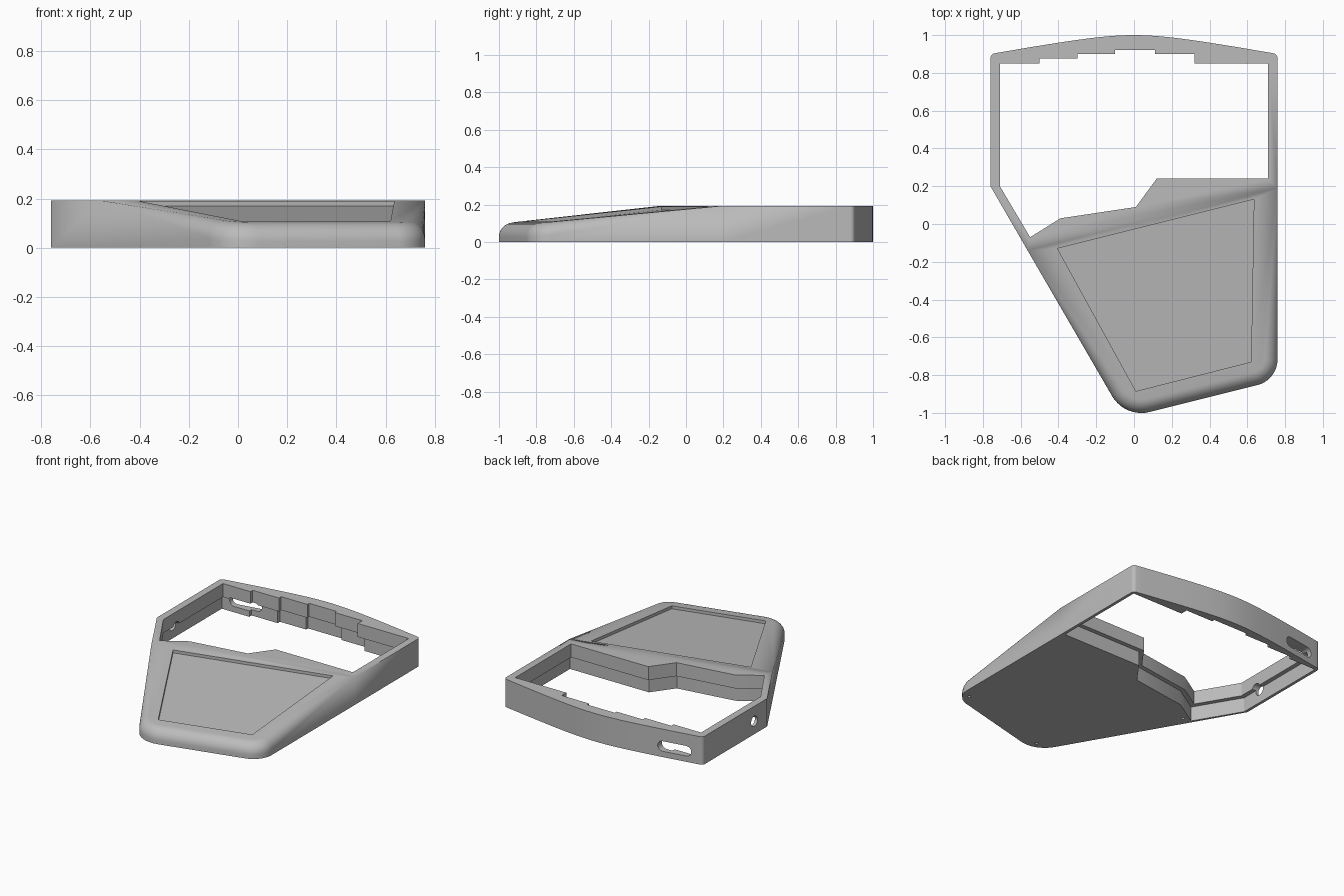
import bpy, bmesh, math
from mathutils import Vector, Matrix

if "Cube" in bpy.data.objects:
    bpy.data.objects.remove(bpy.data.objects["Cube"], do_unlink=True)

HEIGHT = 0.193      # flat rear rim
FILLET = 0.07       # rounding along the front
SLOPE = 0.098       # fall of the sloped deck
WALL_STEP = 0.03    # undercut of the opening
LEDGE = 0.10

grey = bpy.data.materials.new("plain grey")
grey.use_nodes = True
grey.diffuse_color = (0.5, 0.5, 0.5, 1)
grey.node_tree.nodes["Principled BSDF"].inputs["Base Color"].default_value = (0.5, 0.5, 0.5, 1)


def crease_distance(p):
    return max(0.0, 0.2425 * p[0] - 0.9701 * p[1])


def deck(p):
    return HEIGHT - SLOPE * crease_distance(p)


def inset_dirs(pts):
    """Mitred inward direction at each corner of a counter-clockwise outline."""
    result = []
    for i, p in enumerate(pts):
        a = (p - pts[i - 1]).normalized()
        b = (pts[(i + 1) % len(pts)] - p).normalized()
        na, nb = Vector((-a.y, a.x)), Vector((-b.y, b.x))
        result.append((na + nb) / (1 + na.dot(nb)))
    return result


def rounded(prev, corner, nxt, radius, steps=10):
    """Points of an arc that rounds one corner."""
    p, c, n = Vector(prev), Vector(corner), Vector(nxt)
    u, v = (p - c).normalized(), (n - c).normalized()
    half = u.angle(v) / 2
    centre = c + (u + v).normalized() * radius / math.sin(half)
    start = c + u * radius / math.tan(half) - centre
    turn = math.pi - 2 * half
    return [centre + Matrix.Rotation(turn * i / steps, 2) @ start for i in range(steps + 1)]


def make_object(name, bm):
    bmesh.ops.recalc_face_normals(bm, faces=bm.faces)
    mesh = bpy.data.meshes.new(name)
    bm.to_mesh(mesh)
    bm.free()
    mesh.materials.append(grey)
    obj = bpy.data.objects.new(name, mesh)
    bpy.context.collection.objects.link(obj)
    return obj


def prism(name, pts, low, high, matrix=None):
    """Extruded outline; low may be a height or a function of the point."""
    bm = bmesh.new()
    floor = [bm.verts.new((p[0], p[1], low(p) if callable(low) else low)) for p in pts]
    roof = [bm.verts.new((p[0], p[1], high)) for p in pts]
    bm.faces.new(floor)
    bm.faces.new(roof)
    for i in range(len(pts)):
        bm.faces.new((floor[i - 1], floor[i], roof[i], roof[i - 1]))
    if matrix:
        bm.transform(matrix)
    return make_object(name, bm)


def circle(x, y, radius, steps=24, stretch=0.0):
    """Circle, or a slot when stretched along x."""
    pts = []
    for i in range(steps):
        a = 2 * math.pi * (i + 0.5) / steps
        side = math.copysign(stretch, math.cos(a))
        pts.append((x + side + radius * math.cos(a), y + radius * math.sin(a)))
    return pts


# Outer outline, counter-clockwise from the right end of the crease
def bow(x):
    return 1 - 0.1 * (math.sqrt(1 + (3 * x / 0.76) ** 2) - 1) / (math.sqrt(10) - 1)


crease_r, crease_l = (0.76, 0.19), (-0.563, -0.1408)
nose, corner = (-0.048, -1.028), (0.76, -0.826)
outline = [Vector(crease_r)]
outline += rounded(crease_r, (0.76, bow(0.76)), (0.6, bow(0.6)), 0.025, 5)
outline += [Vector((0.7 - 0.05 * i, bow(0.7 - 0.05 * i))) for i in range(29)]
outline += rounded((-0.6, bow(0.6)), (-0.76, bow(0.76)), (-0.76, 0.2), 0.025, 5)
outline.append(Vector((-0.76, 0.2)))
left_index = len(outline)
outline.append(Vector(crease_l))
outline += rounded(crease_l, nose, corner, 0.18)
outline += rounded(nose, corner, crease_r, 0.14)

# Housing: straight wall, fillet that fades out at the crease, two-plane top
bm = bmesh.new()
dirs = inset_dirs(outline)
rings = [[bm.verts.new((p.x, p.y, 0)) for p in outline]]
for k in range(9):
    t = math.pi / 2 * k / 8
    ring = []
    for p, d in zip(outline, dirs):
        r = FILLET * min(1.0, crease_distance(p) / 0.8)
        q = p + d * r * (1 - math.cos(t))
        ring.append(bm.verts.new((q.x, q.y, deck(q) - r * (1 - math.sin(t)))))
    rings.append(ring)
for lower, upper in zip(rings, rings[1:]):
    for i in range(len(outline)):
        bm.faces.new((lower[i - 1], lower[i], upper[i], upper[i - 1]))
bm.faces.new(rings[0])
top = rings[-1]
bm.faces.new(top[:left_index + 1])
bm.faces.new(top[left_index:] + [top[0]])
bmesh.ops.remove_doubles(bm, verts=bm.verts, dist=0.0001)
housing = make_object("housing", bm)

# Opening with a stepped rear edge, wider below the ledge
opening = [Vector(p) for p in (
    (-0.71, 0.85), (-0.71, 0.2), (-0.55, -0.07), (-0.39, 0.03), (0.01, 0.09),
    (0.12, 0.24), (0.71, 0.24), (0.71, 0.85), (0.32, 0.85), (0.32, 0.9),
    (0.11, 0.9), (0.11, 0.92), (-0.1, 0.92), (-0.1, 0.9), (-0.3, 0.9),
    (-0.3, 0.875), (-0.5, 0.875), (-0.5, 0.85))]
undercut = [p - d * WALL_STEP for p, d in zip(opening, inset_dirs(opening))]
panel = [(-0.405, -0.13), (0.01, -0.885), (0.62, -0.73), (0.635, 0.13)]

cutters = [
    prism("opening_cutter", opening, -0.1, 0.3),
    prism("undercut_cutter", undercut, -0.1, LEDGE),
    prism("panel_recess_cutter", panel, lambda p: deck(p) - 0.02, 0.3),
    prism("rear_slot_cutter", circle(-0.565, 0.075, 0.035, stretch=0.08), -1.1, -0.8,
          Matrix.Rotation(math.pi / 2, 4, "X")),
    prism("side_hole_cutter", circle(-0.09, 0.34, 0.035), -0.9, -0.65,
          Matrix.Rotation(math.pi / 2, 4, "Y")),
]
# Screw holes in the underside
for x, y in ((0.7, -0.77), (0.0, -0.95), (-0.5, -0.12)):
    cutters.append(prism("screw_hole_cutter", circle(x, y, 0.01, 12), -0.1, 0.02))

for cutter in cutters:
    cutter.hide_render = True
    mod = housing.modifiers.new(cutter.name, "BOOLEAN")
    mod.operation = "DIFFERENCE"
    mod.solver = "EXACT"
    mod.object = cutter

# Bake the cuts and drop the cutters
bpy.context.view_layer.update()
graph = bpy.context.evaluated_depsgraph_get()
cut_mesh = bpy.data.meshes.new_from_object(housing.evaluated_get(graph))
housing.modifiers.clear()
housing.data = cut_mesh
for cutter in cutters:
    bpy.data.objects.remove(cutter, do_unlink=True)

bpy.ops.object.select_all(action="DESELECT")
housing.select_set(True)
bpy.context.view_layer.objects.active = housing
bpy.ops.object.shade_smooth_by_angle(angle=math.radians(25))
